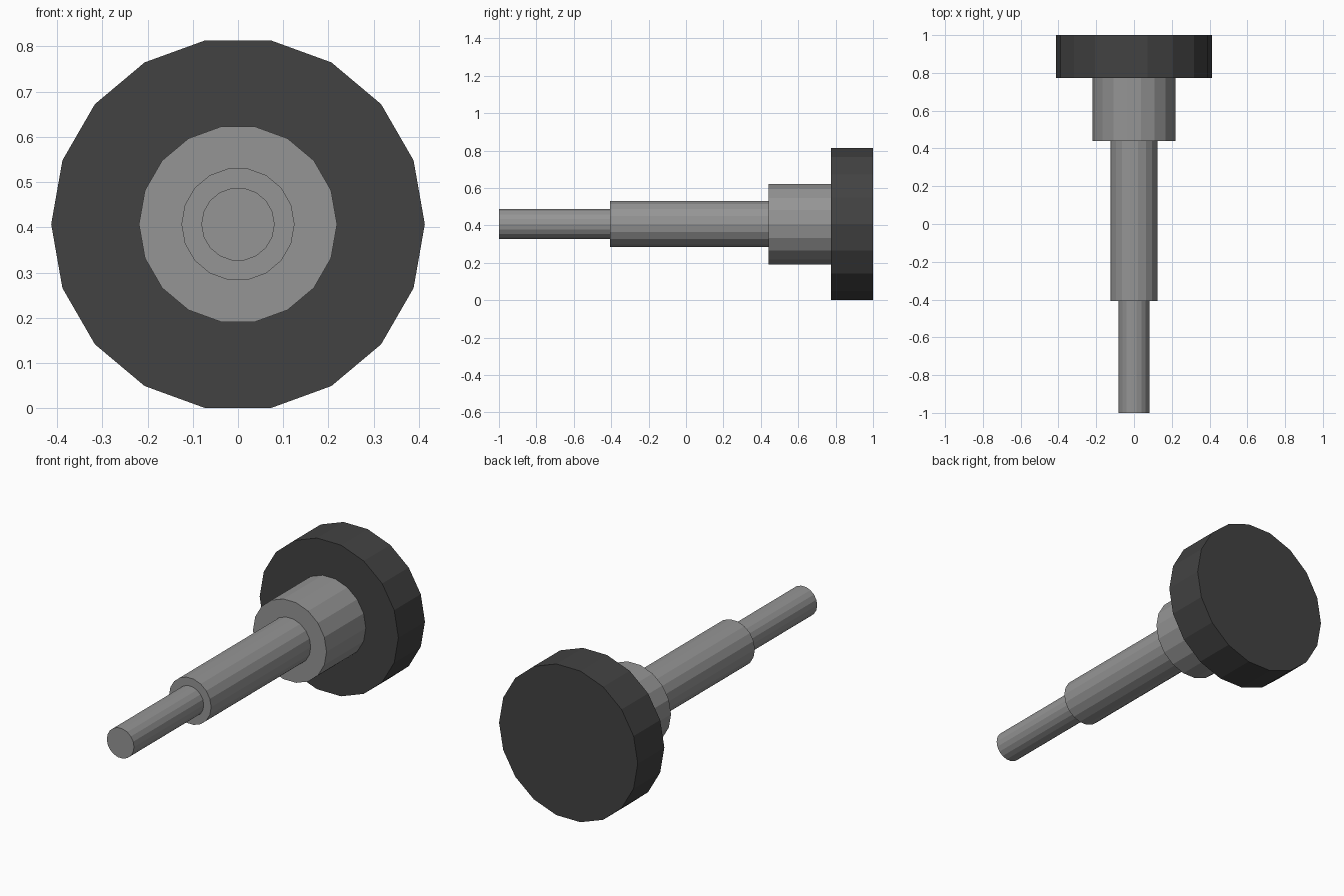
import bpy
import math

if "Cube" in bpy.data.objects:
    bpy.data.objects.remove(bpy.data.objects["Cube"])

SIDES = 18
CENTRE_Z = 0.407


def material(name, value):
    m = bpy.data.materials.new(name)
    m.diffuse_color = (value, value, value, 1.0)
    m.use_nodes = True
    m.node_tree.nodes["Principled BSDF"].inputs["Base Color"].default_value = m.diffuse_color
    return m


dark = material("dark_grey", 0.055)
steel = material("mid_grey", 0.30)


def cylinder(name, radius, y0, y1, mat):
    """Flat-shaded cylinder along y, with a corner pointing to +x."""
    bpy.ops.mesh.primitive_cylinder_add(
        vertices=SIDES, radius=radius, depth=y1 - y0,
        location=(0, (y0 + y1) / 2, CENTRE_Z))
    ob = bpy.context.object
    ob.name = name
    # primitive starts with a corner on +y: turn it to +x, then lay it along y
    for v in ob.data.vertices:
        x, y, z = v.co
        v.co = (y, z, x)
    ob.data.materials.append(mat)
    return ob


# knob head, collar and stepped shaft
cylinder("knob_head", 0.413, 0.774, 1.0, dark)
cylinder("collar", 0.219, 0.44, 0.774, steel)
cylinder("main_shaft", 0.125, -0.407, 0.44, steel)
cylinder("tip_shaft", 0.081, -1.0, -0.407, steel)
